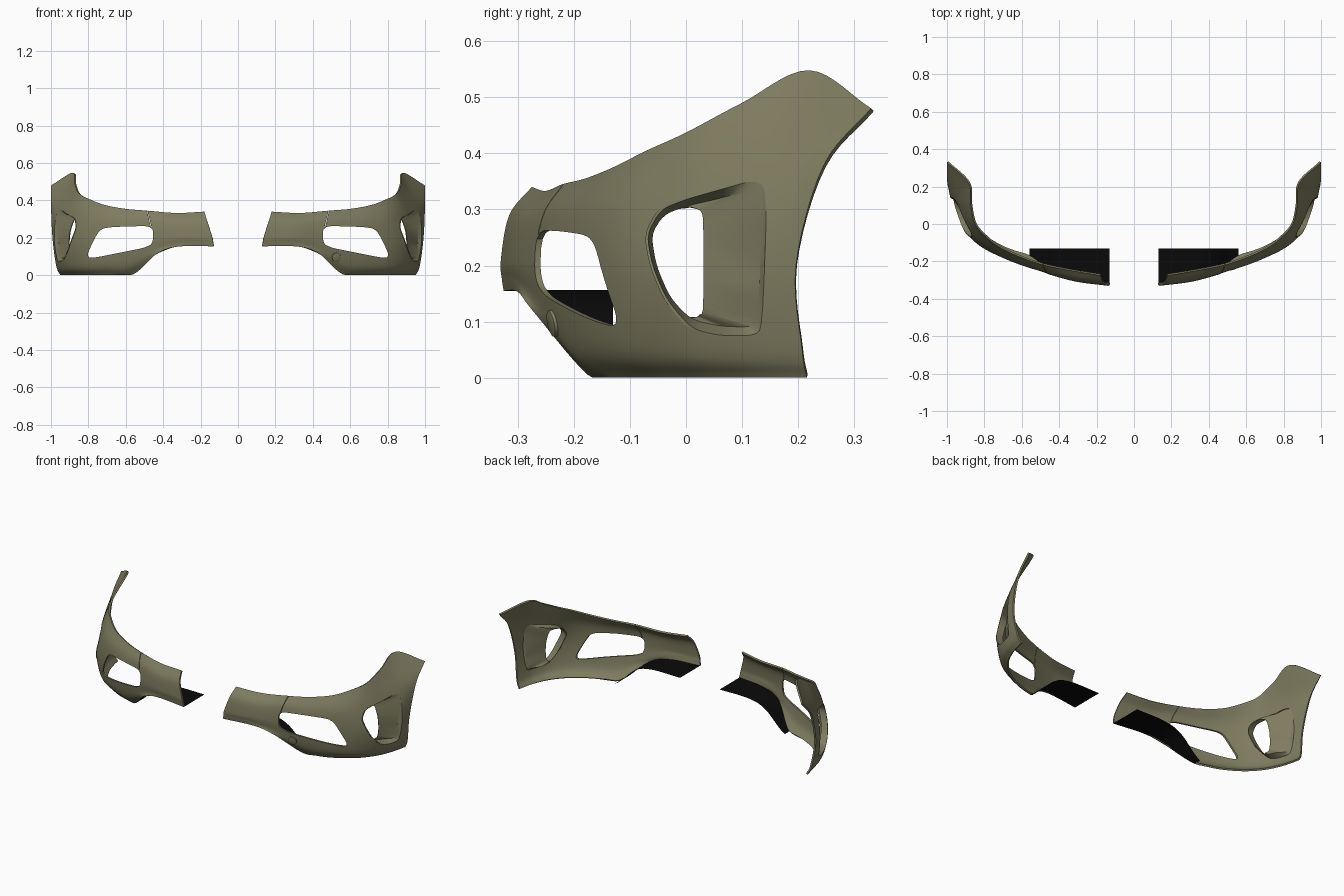
import bpy, bmesh
from mathutils import Vector
from mathutils.bvhtree import BVHTree

cube = bpy.data.objects.get("Cube")
if cube:
    bpy.data.objects.remove(cube, do_unlink=True)


def material(name, rgb):
    m = bpy.data.materials.new(name)
    m.use_nodes = True
    m.diffuse_color = (*rgb, 1)
    bsdf = m.node_tree.nodes["Principled BSDF"]
    bsdf.inputs["Base Color"].default_value = (*rgb, 1)
    bsdf.inputs["Roughness"].default_value = 0.6
    return m


olive = material("olive paint", (0.21, 0.2, 0.115))
black = material("black underside", (0.003, 0.003, 0.003))


def new_object(name, verts, faces, mat=None):
    mesh = bpy.data.meshes.new(name)
    mesh.from_pydata(verts, [], faces)
    obj = bpy.data.objects.new(name, mesh)
    bpy.context.collection.objects.link(obj)
    if mat:
        mesh.materials.append(mat)
    return obj


def catmull(pts, steps):
    """Smooth open curve through the points."""
    pts = [Vector(p) for p in pts]
    ext = [2 * pts[0] - pts[1]] + pts + [2 * pts[-1] - pts[-2]]
    out = []
    for a, b, c, d in zip(ext, ext[1:], ext[2:], ext[3:]):
        for k in range(steps):
            t = k / steps
            out.append(b + 0.5 * t * ((c - a) + t * ((2 * a - 5 * b + 4 * c - d)
                                                    + t * (3 * (b - c) + d - a))))
    return out + [pts[-1]]


def round_loop(pts, times=2):
    """Round the corners of a closed outline by corner cutting."""
    pts = [Vector(p) for p in pts]
    for _ in range(times):
        pts = [q for a, b in zip(pts, pts[1:] + pts[:1])
               for q in (a.lerp(b, 0.2), a.lerp(b, 0.8))]
    return pts


def prism(name, pts, axis, lo, hi):
    """Cutter: an outline swept along x or y."""
    n = len(pts)
    verts = [(p[0], d, p[1]) if axis == "y" else (d, p[0], p[1])
             for d in (lo, hi) for p in pts]
    faces = [tuple(range(n)), tuple(range(n, 2 * n))]
    faces += [(i, (i + 1) % n, n + (i + 1) % n, n + i) for i in range(n)]
    obj = new_object(name, verts, faces)
    bm = bmesh.new()
    bm.from_mesh(obj.data)
    bmesh.ops.recalc_face_normals(bm, faces=bm.faces)
    bm.to_mesh(obj.data)
    bm.free()
    obj.hide_render = True
    return obj


def finish(obj, thickness=0, cutters=(), mirror=True):
    """Thicken, cut, mirror, bake the modifiers and smooth."""
    if thickness:
        mod = obj.modifiers.new("thickness", "SOLIDIFY")
        mod.thickness = thickness
        mod.offset = -1
    for c in cutters:
        mod = obj.modifiers.new("cut", "BOOLEAN")
        mod.operation = "DIFFERENCE"
        mod.solver = "EXACT"
        mod.object = c
    if mirror:
        obj.modifiers.new("mirror", "MIRROR").use_clip = False
    bpy.context.view_layer.update()
    dg = bpy.context.evaluated_depsgraph_get()
    mesh = bpy.data.meshes.new_from_object(obj.evaluated_get(dg))
    obj.modifiers.clear()
    obj.data = mesh
    for c in cutters:
        bpy.data.objects.remove(c, do_unlink=True)
    bpy.ops.object.select_all(action="DESELECT")
    obj.select_set(True)
    bpy.context.view_layer.objects.active = obj
    bpy.ops.object.shade_smooth_by_angle(angle=0.6)


# Rails from the inner end, round the corner, to the wheel arch edge
bottom = [(.13, -.325, .155), (.32, -.3, .153), (.43, -.272, .118), (.56, -.175, .005),
          (.69, -.13, 0), (.8, -.065, 0), (.875, .015, 0), (.915, .09, 0),
          (.935, .15, 0), (.95, .215, 0)]
crease = [(.133, -.328, .175), (.305, -.305, .175), (.455, -.262, .13), (.59, -.208, .06),
          (.715, -.16, .055), (.825, -.095, .05), (.905, -.01, .05), (.945, .075, .05),
          (.96, .135, .05), (.972, .207, .05)]
waist = [(.14, -.33, .21), (.31, -.308, .21), (.46, -.268, .2), (.6, -.225, .19),
         (.73, -.17, .18), (.84, -.105, .18), (.925, -.015, .19), (.965, .07, .2),
         (.98, .13, .2), (.992, .196, .2)]
shoulder = [(.165, -.315, .29), (.32, -.293, .285), (.47, -.255, .29), (.6, -.215, .29),
            (.72, -.165, .295), (.82, -.1, .305), (.89, -.01, .32), (.935, .09, .35),
            (.965, .165, .37), (1, .245, .378)]
top = [(.18, -.275, .34), (.33, -.25, .333), (.48, -.22, .345), (.6, -.18, .355),
       (.71, -.13, .375), (.79, -.07, .405), (.85, 0, .437), (.873, .1, .49),
       (.885, .22, .548), (1, .33, .48)]

# Bumper skin lofted across the rails
STEPS = 7
rails = [catmull(r, STEPS) for r in (bottom, crease, waist, shoulder, top)]
columns = [catmull(c, 6) for c in zip(*rails)]
rows = len(columns[0])
verts = [(min(p.x, 1), p.y, max(p.z, 0)) for col in columns for p in col]
faces = [(i * rows + j, (i + 1) * rows + j, (i + 1) * rows + j + 1, i * rows + j + 1)
         for i in range(len(columns) - 1) for j in range(rows - 1)]
skin = new_object("bumper_corners", verts, faces, olive)
surface = BVHTree.FromPolygons(verts, faces)

# Front opening, side recess and panel seam
front_hole = round_loop([(.453, .262), (.58, .262), (.71, .255), (.745, .235), (.78, .17),
                         (.805, .112), (.797, .093), (.76, .095), (.6, .127), (.5, .147),
                         (.455, .17)])
recess = round_loop([(-.07, .255), (-.045, .3), (0, .318), (.06, .335), (.12, .352),
                     (.145, .338), (.136, .088), (.12, .075), (.06, .075), (.01, .087),
                     (-.035, .14), (-.06, .2)])
cutters = [prism("front_opening_cutter", front_hole, "y", -.5, .1),
           prism("side_recess_cutter", recess, "x", .75, 1.2),
           prism("seam_cutter", [(.462, .255), (.465, .255), (.493, .37), (.49, .37)],
                 "y", -.5, -.1)]
finish(skin, 0.01, cutters)

# Side recess liner: rim on the skin, sloping floor, then the through hole
rear_floor = [(.05, .317), (.112, .334), (.136, .325), (.129, .098), (.11, .09),
              (.06, .092), (.01, .103)]
rear_hole = [(.018, .302), (.028, .296), (.031, .28), (.031, .125), (.028, .113),
             (.02, .108), (.005, .107)]
front_top = [(-.062, .255), (-.04, .29), (0, .306)]
front_low = [(-.028, .142), (-.053, .2)]


def skin_x(p):
    hit = surface.ray_cast(Vector((2, p[0], p[1])), Vector((-1, 0, 0)))[0]
    return hit.x if hit else .95


def floor_x(p):
    return min(max(.875 + .85 * (p[0] - .03), skin_x(p) - .045), skin_x(p) - .006)


ring = [(skin_x(p), *p) for p in recess]
n = len(ring)
for part in (rear_floor, rear_hole):
    ring += [(floor_x(p), *p) for p in round_loop(front_top + part + front_low)]
liner_faces = [(b + n + i, b + n + (i + 1) % n, b + (i + 1) % n, b + i)
               for b in (0, n) for i in range(n)]
liner = new_object("side_recess_liners", ring, liner_faces, olive)
bm = bmesh.new()
bm.from_mesh(liner.data)
bmesh.ops.remove_doubles(bm, verts=bm.verts, dist=0.0002)
bm.to_mesh(liner.data)
bm.free()
finish(liner, 0.005)

# Black undertray following the lower edge backwards
edge = rails[0][:3 * STEPS + 1]
m = len(edge)
tray = new_object("undertrays", [tuple(p) for p in edge] + [(p.x, -.13, p.z) for p in edge],
                  [(i, i + 1, m + i + 1, m + i) for i in range(m - 1)], black)
finish(tray)

# Round tow cover, on the left half only
hit, normal, _, _ = surface.ray_cast(Vector((.525, -1, .097)), Vector((0, 1, 0)))
bpy.ops.mesh.primitive_cylinder_add(vertices=32, radius=.024, depth=.012, location=hit,
                                    rotation=normal.to_track_quat("Z", "Y").to_euler())
cover = bpy.context.object
cover.name = "tow_cover"
cover.data.materials.append(olive)
bevel = cover.modifiers.new("edge", "BEVEL")
bevel.width = .003
bevel.segments = 2
finish(cover, mirror=False)
